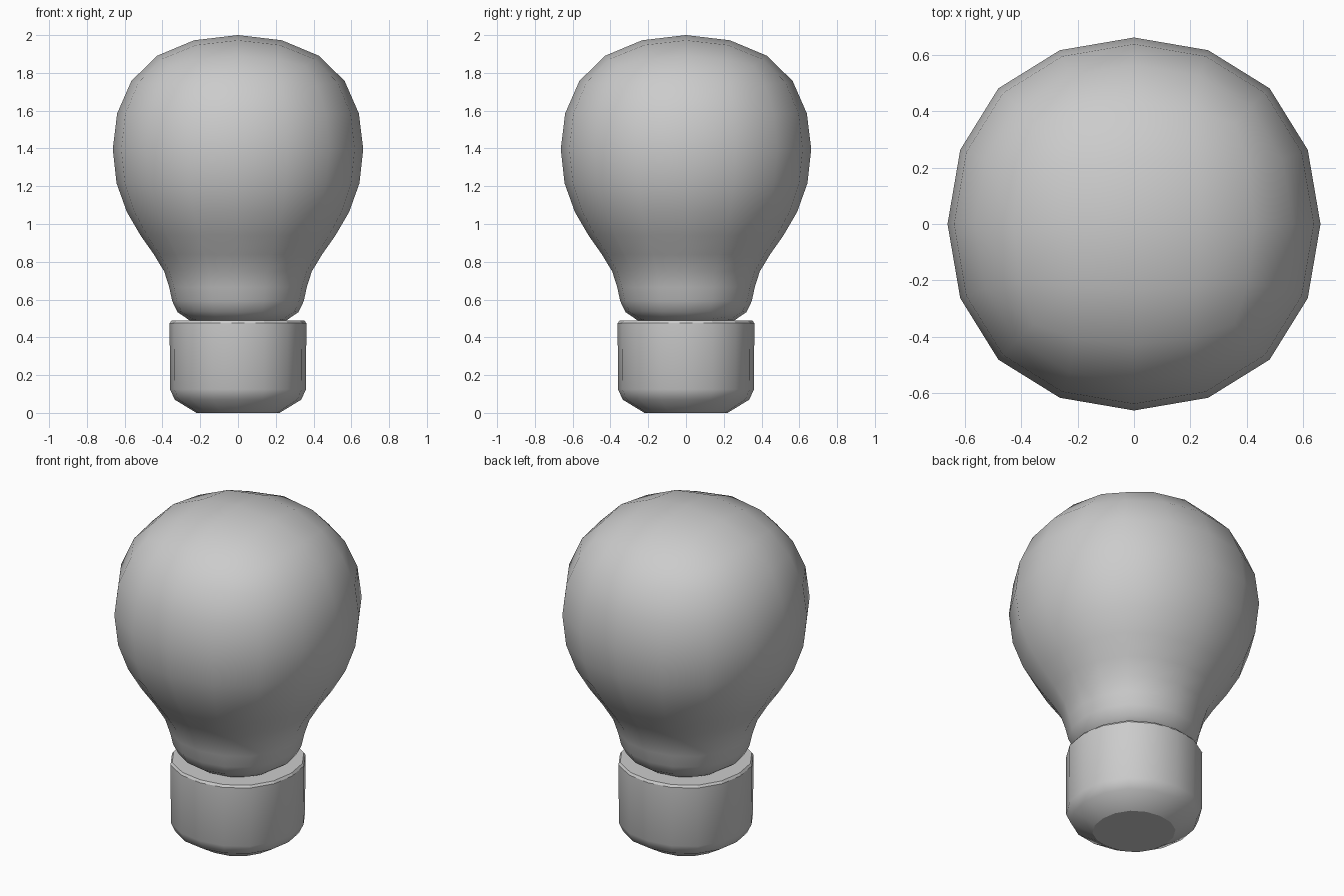
import bpy, math

if "Cube" in bpy.data.objects:
    bpy.data.objects.remove(bpy.data.objects["Cube"])


def make_object(name, verts, faces):
    mesh = bpy.data.meshes.new(name)
    mesh.from_pydata(verts, [], faces)
    mesh.update()
    obj = bpy.data.objects.new(name, mesh)
    bpy.context.collection.objects.link(obj)
    return obj


def loft(name, profile, ring):
    """Stack closed rings along z, bottom to top, and cap both ends."""
    n = len(ring)
    verts = [(r * x, r * y, z) for r, z in profile for x, y in ring]
    faces = [tuple(reversed(range(n)))]
    for k in range(len(profile) - 1):
        for i in range(n):
            j = (i + 1) % n
            faces.append((k * n + i, k * n + j, (k + 1) * n + j, (k + 1) * n + i))
    faces.append(tuple(range(len(verts) - n, len(verts))))
    return make_object(name, verts, faces)


# Glass: square cage smoothed into a rounded bulb
square = [(-1, -1), (1, -1), (1, 1), (-1, 1)]
cage = [(0.456, 0.43), (0.324, 0.735), (0.804, 1.12), (0.667, 2.077)]
glass = loft("glass_bulb", cage, square)
for p in glass.data.polygons:
    p.use_smooth = True
sub = glass.modifiers.new("rounding", 'SUBSURF')
sub.levels = sub.render_levels = 2

# Base: 16-sided slightly squarish socket with tapered foot and flat rim
ring16 = []
for i in range(16):
    t = math.tau * i / 16
    s = 1 + 0.014 * (1 - math.cos(4 * t))
    ring16.append((s * math.cos(t), s * math.sin(t)))
foot = [(0.22, 0), (0.335, 0.07), (0.36, 0.125), (0.362, 0.475),
        (0.353, 0.488), (0.2, 0.488)]
base = loft("socket_base", foot, ring16)
for p in base.data.polygons:
    p.use_smooth = 0.005 < p.center.z < 0.45
# Hard edges around the foot disc and the rim
sharp = base.data.attributes.new("sharp_edge", 'BOOLEAN', 'EDGE')
for e in base.data.edges:
    a, b = (base.data.vertices[v].co.z for v in e.vertices)
    sharp.data[e.index].value = abs(a - b) < 1e-5 and (a < 0.01 or a > 0.45)
